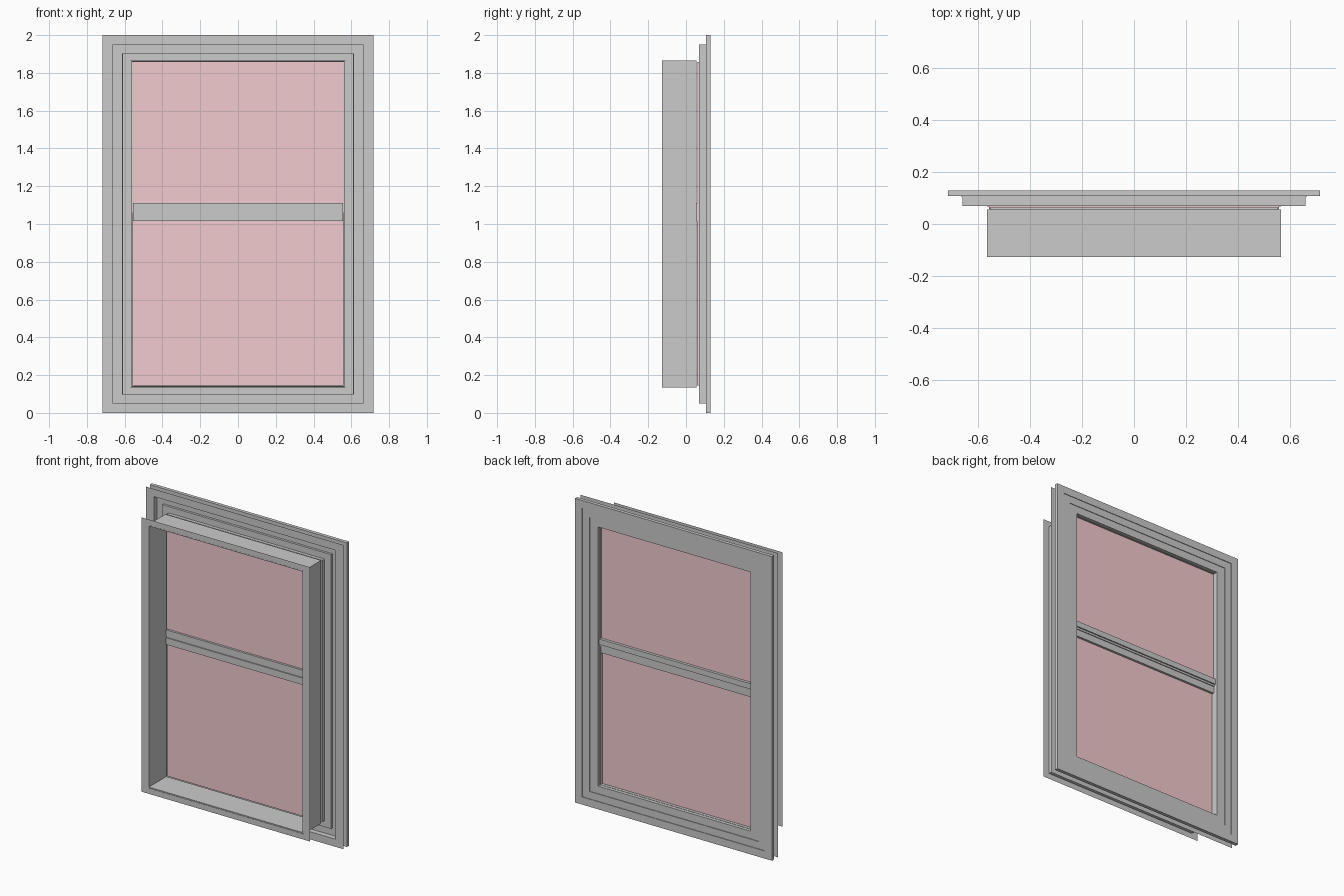
import bpy, bmesh

if "Cube" in bpy.data.objects:
    bpy.data.objects.remove(bpy.data.objects["Cube"])

ZC = 1.0  # window centre height


def finish(name, bm, mat=None):
    me = bpy.data.meshes.new(name)
    bm.to_mesh(me)
    bm.free()
    ob = bpy.data.objects.new(name, me)
    bpy.context.collection.objects.link(ob)
    if mat:
        me.materials.append(mat)
    return ob


def sweep(name, profile, closed=True):
    """Sweep a (half_width, half_height, y) profile round a mitred rectangle."""
    bm = bmesh.new()
    rings = [[bm.verts.new((sx * w, y, ZC + sz * h))
              for sx, sz in ((-1, -1), (1, -1), (1, 1), (-1, 1))]
             for w, h, y in profile]
    n = len(rings)
    for i in range(n if closed else n - 1):
        a, b = rings[i], rings[(i + 1) % n]
        for k in range(4):
            m = (k + 1) % 4
            bm.faces.new((a[k], a[m], b[m], b[k]))
    bmesh.ops.recalc_face_normals(bm, faces=bm.faces)
    return finish(name, bm)


def frame(name, outer, inner, y0, y1):
    return sweep(name, [(*outer, y0), (*outer, y1), (*inner, y1), (*inner, y0)])


def box(name, x, y, z, mat=None):
    bm = bmesh.new()
    bmesh.ops.create_cube(bm, size=1)
    for v in bm.verts:
        v.co = [r[0] + (c + 0.5) * (r[1] - r[0]) for c, r in zip(v.co, (x, y, z))]
    return finish(name, bm, mat)


glass = bpy.data.materials.new("pink_glass")
glass.diffuse_color = (0.9, 0.6, 0.62, 1)
glass.use_nodes = True
glass.node_tree.nodes["Principled BSDF"].inputs["Base Color"].default_value = glass.diffuse_color

# Deep front lining with a thin flange on its front edge
sweep("front_lining", [(0.612, 0.902, -0.128), (0.567, 0.865, -0.128),
                       (0.567, 0.865, 0.055)], closed=False)
frame("front_lining_inner", (0.566, 0.864), (0.56, 0.858), -0.127, 0.055)

# Shallow middle lining with its own thin flange
sweep("middle_lining", [(0.717, 1.0, 0.07), (0.662, 0.95, 0.07),
                        (0.662, 0.95, 0.105)], closed=False)

# Back casing, stepping in towards the opening
frame("outer_casing", (0.717, 1.0), (0.664, 0.95), 0.107, 0.13)
frame("middle_casing", (0.664, 0.95), (0.614, 0.902), 0.105, 0.126)
frame("inner_casing", (0.614, 0.902), (0.556, 0.852), 0.09, 0.122)

# Sash surround joining casing and lining
frame("sash_frame", (0.567, 0.86), (0.553, 0.85), 0.068, 0.1)

# Glass panes
box("lower_glass", (-0.558, 0.558), (0.057, 0.08), (0.145, 1.06), glass)
box("upper_glass", (-0.558, 0.558), (0.062, 0.09), (1.06, 1.858), glass)

# Meeting rails
box("lower_rail", (-0.556, 0.556), (0.045, 0.095), (1.015, 1.06))
box("rail_seal", (-0.556, 0.556), (0.052, 0.1), (1.06, 1.073))
box("upper_rail", (-0.556, 0.556), (0.048, 0.108), (1.073, 1.11))
